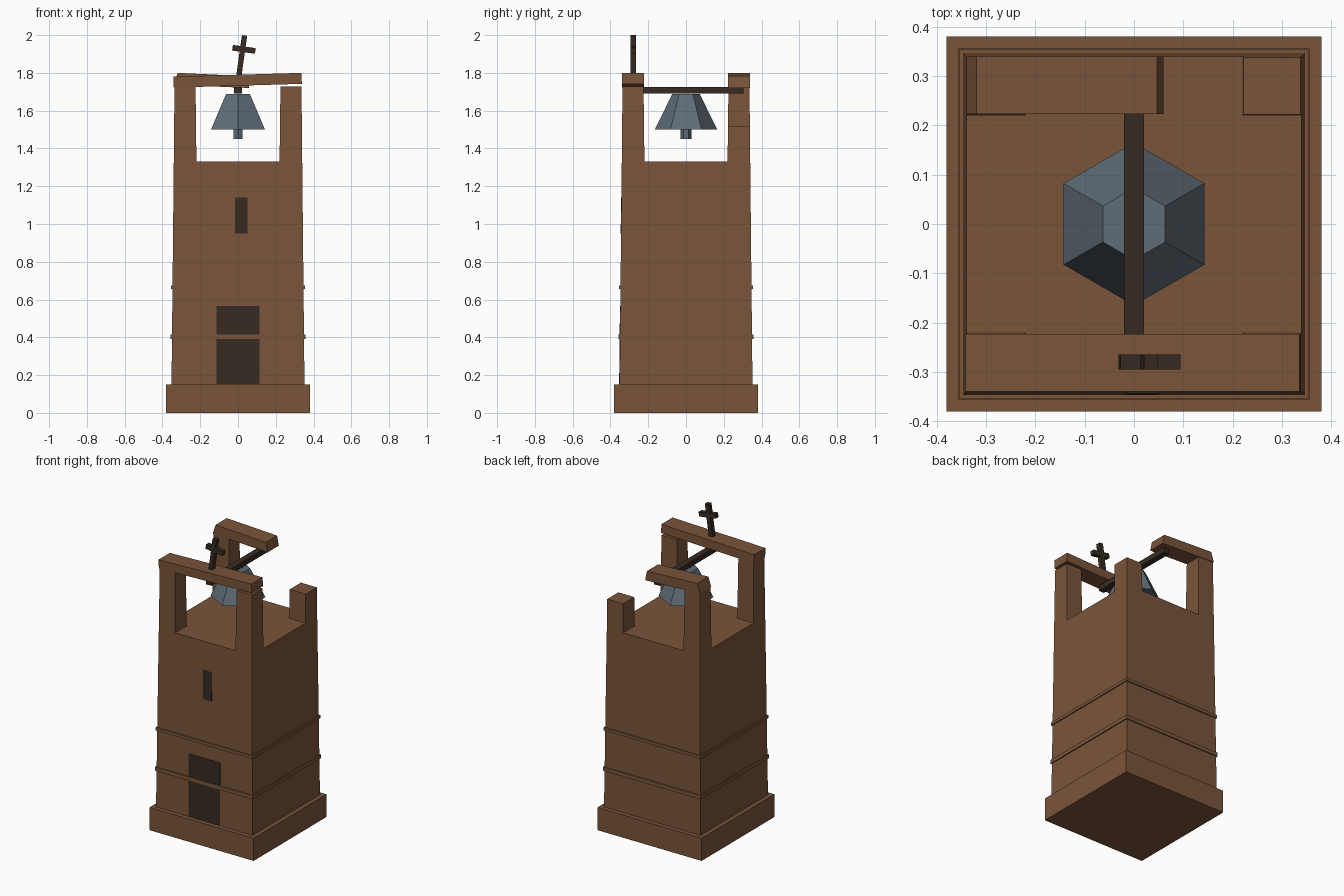
import bpy
import bmesh
import math
from mathutils import Matrix, Vector

cube = bpy.data.objects.get("Cube")
if cube:
    bpy.data.objects.remove(cube, do_unlink=True)


def material(name, rgb):
    mat = bpy.data.materials.new(name)
    mat.use_nodes = True
    mat.diffuse_color = (*rgb, 1)
    mat.node_tree.nodes["Principled BSDF"].inputs["Base Color"].default_value = (*rgb, 1)
    return mat


CLAY = material("clay brown", (0.195, 0.089, 0.042))
DARK = material("dark wood", (0.037, 0.025, 0.016))
METAL = material("blue grey metal", (0.112, 0.150, 0.181))


def finish(bm, name, mat):
    bmesh.ops.recalc_face_normals(bm, faces=bm.faces)
    mesh = bpy.data.meshes.new(name)
    bm.to_mesh(mesh)
    bm.free()
    mesh.materials.append(mat)
    obj = bpy.data.objects.new(name, mesh)
    bpy.context.collection.objects.link(obj)
    return obj


def loft(name, mat, lower, upper):
    """Closed solid between two matching loops of points."""
    bm = bmesh.new()
    a = [bm.verts.new(p) for p in lower]
    b = [bm.verts.new(p) for p in upper]
    bm.faces.new(a)
    bm.faces.new(b)
    for i in range(len(a)):
        j = (i + 1) % len(a)
        bm.faces.new((a[i], a[j], b[j], b[i]))
    return finish(bm, name, mat)


def rect(x0, x1, y0, y1, z):
    return [(x0, y0, z), (x1, y0, z), (x1, y1, z), (x0, y1, z)]


def square(h, z):
    return rect(-h, h, -h, h, z)


def hexagon(r, z):
    return [(r * math.sin(i * math.pi / 3), r * math.cos(i * math.pi / 3), z) for i in range(6)]


def half(z):
    """Half width of the tapering tower at a height."""
    return 0.352 - 0.0101 * (z - 0.15)


# Tower
FLOOR = 1.33
loft("plinth", CLAY, square(0.38, 0), square(0.38, 0.15))
loft("tower_body", CLAY, square(half(0.15), 0.15), square(half(FLOOR), FLOOR))
for name, z0, z1 in (("lower_band", 0.39, 0.415), ("upper_band", 0.655, 0.675)):
    h = half(z0) + 0.007
    loft(name, CLAY, square(h, z0), square(h, z1))

# Corner pillars, one of them broken short
for name, sx, sy, top in (("front_left_pillar", 1, -1, 1.727), ("front_right_pillar", -1, -1, 1.727),
                          ("back_left_pillar", 1, 1, 1.52), ("back_right_pillar", -1, 1, 1.735)):
    loops = []
    for z in (FLOOR, top):
        inner = 0.22 + 0.012 * (z - FLOOR)
        loops.append([(sx * x, sy * y, z) for x, y, z in rect(inner, half(z), inner, half(z), z)])
    loft(name, CLAY, *loops)


# Beams drawn as side profiles and extruded front to back
def beam(name, profile, y0, y1):
    loft(name, CLAY, [(x, y0, z) for x, z in profile], [(x, y1, z) for x, z in profile])


beam("front_beam", [(-0.34, 1.722), (0.338, 1.742), (0.336, 1.80), (-0.342, 1.78)], -0.34, -0.223)
beam("back_beam", [(-0.34, 1.737), (0.06, 1.72), (0.047, 1.783), (-0.32, 1.80)], 0.223, 0.34)


# Openings on the front wall
def opening(name, x0, x1, z0, z1):
    loft(name, DARK, *[rect(x0, x1, -half(z) - 0.002, -half(z) + 0.002, z) for z in (z0, z1)])


opening("door", -0.115, 0.115, 0.152, 0.565)
opening("slit_window", -0.015, 0.05, 0.95, 1.14)

# Bell and its bar
loft("bell_bar", DARK, rect(-0.02, 0.02, -0.305, 0.305, 1.69), rect(-0.02, 0.02, -0.305, 0.305, 1.725))
loft("bell", METAL, hexagon(0.165, 1.5), hexagon(0.073, 1.688))
loft("clapper", METAL, hexagon(0.028, 1.45), hexagon(0.028, 1.51))

# Leaning cross
lean = Matrix.Translation((0.004, -0.28, 1.78)) @ Matrix.Rotation(math.radians(8), 4, "Y")
for name, size, centre in (("cross_post", (0.028, 0.03, 0.22), (0, 0, 0.11)),
                           ("cross_arm", (0.122, 0.03, 0.03), (0.007, 0, 0.147))):
    bm = bmesh.new()
    bmesh.ops.create_cube(bm, size=1)
    place = lean @ Matrix.Translation(centre) @ Matrix.Diagonal(Vector((*size, 1)))
    bmesh.ops.transform(bm, matrix=place, verts=bm.verts)
    finish(bm, name, DARK)
